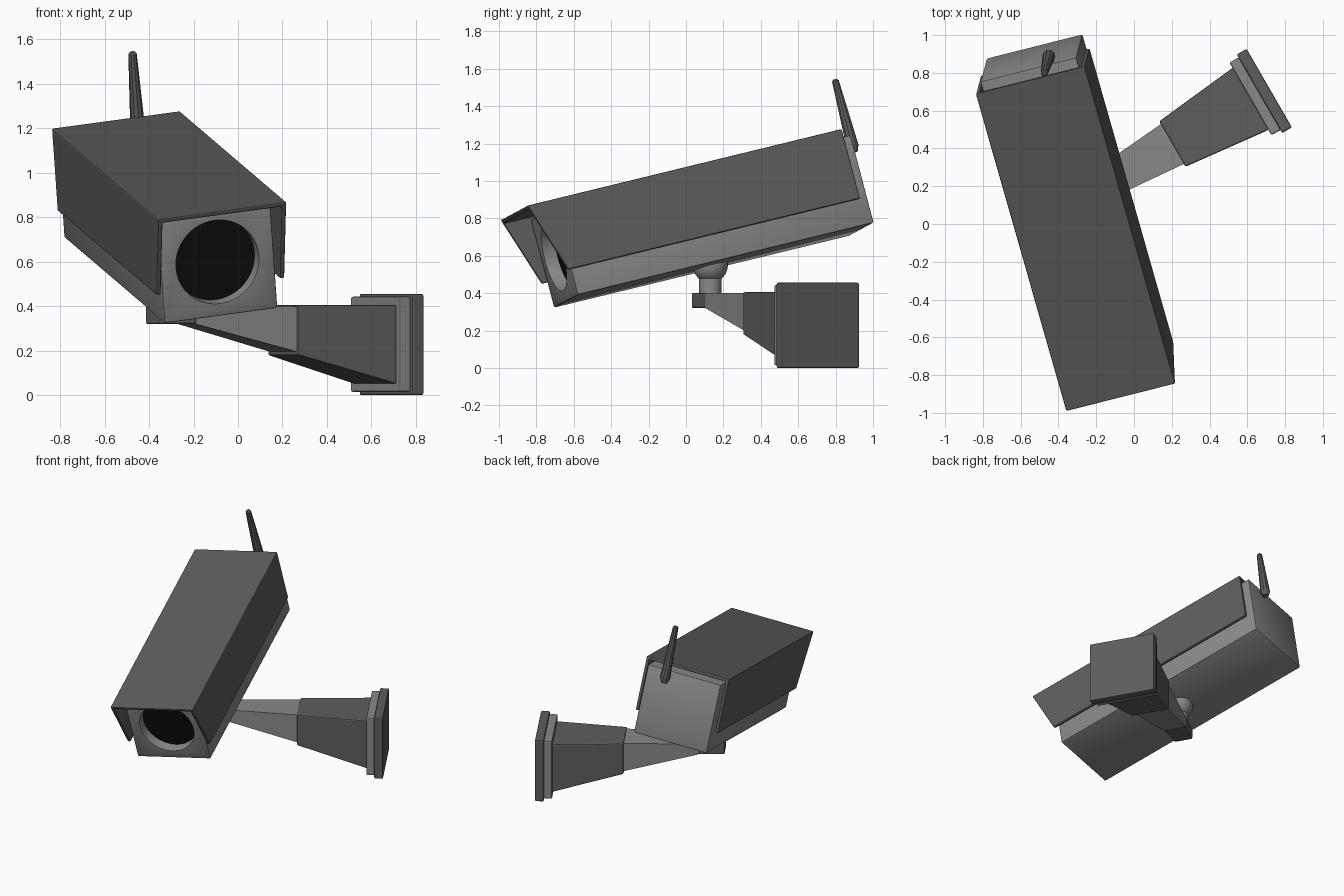
import bpy, bmesh, math
from mathutils import Matrix, Vector

old = bpy.data.objects.get("Cube")
if old:
    bpy.data.objects.remove(old, do_unlink=True)


def material(name, v):
    m = bpy.data.materials.new(name)
    m.use_nodes = True
    m.diffuse_color = (v, v, v, 1)
    m.node_tree.nodes["Principled BSDF"].inputs["Base Color"].default_value = (v, v, v, 1)
    return m


DARK = material("dark grey", 0.11)
LIGHT = material("light grey", 0.25)
BLACK = material("lens black", 0.004)

# Camera frame: x across, y backwards, z up; origin at the front top of the hood
back = Vector((-0.267, 0.936, 0.228)).normalized()
up = Vector((0.963, 0.233, 0.128)).cross(back).normalized()
across = back.cross(up)
CAMERA = Matrix.Translation((-0.07, -0.92, 0.83)) @ Matrix((across, back, up)).transposed().to_4x4()

# Arm frame: x runs out towards the wall
ARM = Matrix.Translation((-0.1325, 0.2295, 0)) @ Matrix.Rotation(math.radians(30), 4, 'Z')


def finish(name, bm, mat, frame, bevel=0):
    bmesh.ops.recalc_face_normals(bm, faces=bm.faces)
    mesh = bpy.data.meshes.new(name)
    bm.to_mesh(mesh)
    bm.free()
    ob = bpy.data.objects.new(name, mesh)
    bpy.context.collection.objects.link(ob)
    mesh.materials.append(mat)
    ob.matrix_world = frame
    if bevel:
        b = ob.modifiers.new("Bevel", 'BEVEL')
        b.width, b.segments, b.limit_method = bevel, 2, 'ANGLE'
    return ob


def loft(name, rings, mat, frame, bevel=0):
    """Solid between two matching end rings."""
    bm = bmesh.new()
    a, b = [[bm.verts.new(p) for p in ring] for ring in rings]
    n = len(a)
    bm.faces.new(a)
    bm.faces.new(b[::-1])
    for i in range(n):
        j = (i + 1) % n
        bm.faces.new((a[i], a[j], b[j], b[i]))
    return finish(name, bm, mat, frame, bevel)


def arm_part(name, mat, near, far, bevel=0.008):
    """Each end is (distance, half width, bottom, top)."""
    def ring(x, w, lo, hi):
        return [(x, -w, lo), (x, w, lo), (x, w, hi), (x, -w, hi)]
    return loft(name, (ring(*near), ring(*far)), mat, ARM, bevel)


def cone(name, mat, frame, r1, r2, depth, segments):
    bm = bmesh.new()
    bmesh.ops.create_cone(bm, cap_ends=True, segments=segments, radius1=r1, radius2=r2, depth=depth)
    return finish(name, bm, mat, frame)


def smooth(ob):
    bpy.ops.object.select_all(action='DESELECT')
    ob.select_set(True)
    bpy.context.view_layer.objects.active = ob
    bpy.ops.object.shade_smooth_by_angle(angle=math.radians(35))


# Hood: U-shaped section, front edge raked back towards the bottom
LENGTH, DROP, HALF, WALL = 1.795, 0.385, 0.3, 0.022
inner = HALF - WALL
section = [(-HALF, 0), (HALF, 0), (HALF, -DROP), (inner, -DROP),
           (inner, -WALL), (-inner, -WALL), (-inner, -DROP), (-HALF, -DROP)]
loft("hood", ([(x, -z * 0.13 / DROP, z) for x, z in section],
              [(x, LENGTH, z) for x, z in section]), DARK, CAMERA, 0.007)

# Camera body with a bored lens opening
FRONT, REAR, TOP, BOTTOM, W = 0.153, LENGTH + 0.05, -0.04, -0.527, 0.265
ends = [[(-W, y, BOTTOM), (W, y, BOTTOM), (W, y, TOP), (-W, y, TOP)] for y in (FRONT, REAR)]
body = loft("camera_body", ends, LIGHT, CAMERA, 0.01)
facing = Matrix.Rotation(math.radians(90), 4, 'X')
LENS_Z, LENS_R, DEPTH = -0.275, 0.194, 0.08
cutter = cone("lens_cutter", LIGHT, CAMERA @ Matrix.Translation((0, FRONT, LENS_Z)) @ facing,
              LENS_R, LENS_R, DEPTH * 2, 64)
cutter.hide_render = True
cut = body.modifiers.new("Bore", 'BOOLEAN')
cut.operation, cut.object, cut.solver = 'DIFFERENCE', cutter, 'EXACT'
bpy.context.view_layer.objects.active = body
body.select_set(True)
for m in list(body.modifiers):
    bpy.ops.object.modifier_apply(modifier=m.name)
bpy.data.objects.remove(cutter, do_unlink=True)
smooth(body)

cone("lens", BLACK, CAMERA @ Matrix.Translation((0, FRONT + DEPTH - 0.004, LENS_Z)) @ facing,
     LENS_R - 0.001, LENS_R - 0.001, 0.006, 64)

# Antenna on the rear panel: short rounded foot, long tapering rod, small cap
AX, AY = 0.12, LENGTH + 0.083
for name, r1, r2, z0, z1 in (("antenna_foot", 0.02, 0.034, -0.125, -0.09),
                             ("antenna_rod", 0.034, 0.019, -0.09, 0.27),
                             ("antenna_cap", 0.019, 0.011, 0.27, 0.28)):
    cone(name, DARK, CAMERA @ Matrix.Translation((AX, AY, (z0 + z1) / 2)), r1, r2, z1 - z0, 10)
cone("antenna_mount", DARK, CAMERA @ Matrix.Translation((AX, AY - 0.025, -0.075)) @ facing,
     0.02, 0.02, 0.05, 10)

# Swivel post and ball under the body
post = cone("swivel_post", LIGHT, Matrix.Translation((-0.305, 0.13, 0.46)), 0.06, 0.06, 0.14, 32)
smooth(post)
bm = bmesh.new()
bmesh.ops.create_uvsphere(bm, u_segments=32, v_segments=16, radius=0.094)
ball = finish("swivel_ball", bm, LIGHT, Matrix.Translation((-0.305, 0.13, 0.55)))
smooth(ball)

# Wall arm, from the end under the camera out to the wall plate
arm_part("arm_end", DARK, (-0.29, 0.065, 0.32, 0.402), (-0.11, 0.081, 0.32, 0.402))
arm_part("arm_inner", LIGHT, (-0.112, 0.08, 0.32, 0.4), (0.4, 0.123, 0.193, 0.4), 0)
arm_part("arm_outer", DARK, (0.388, 0.139, 0.18, 0.406), (0.868, 0.19, 0.05, 0.406))
arm_part("wall_flange", LIGHT, (0.865, 0.222, 0.015, 0.443), (0.922, 0.222, 0.015, 0.443))
arm_part("wall_plate", DARK, (0.92, 0.24, 0, 0.456), (0.98, 0.24, 0, 0.456))
